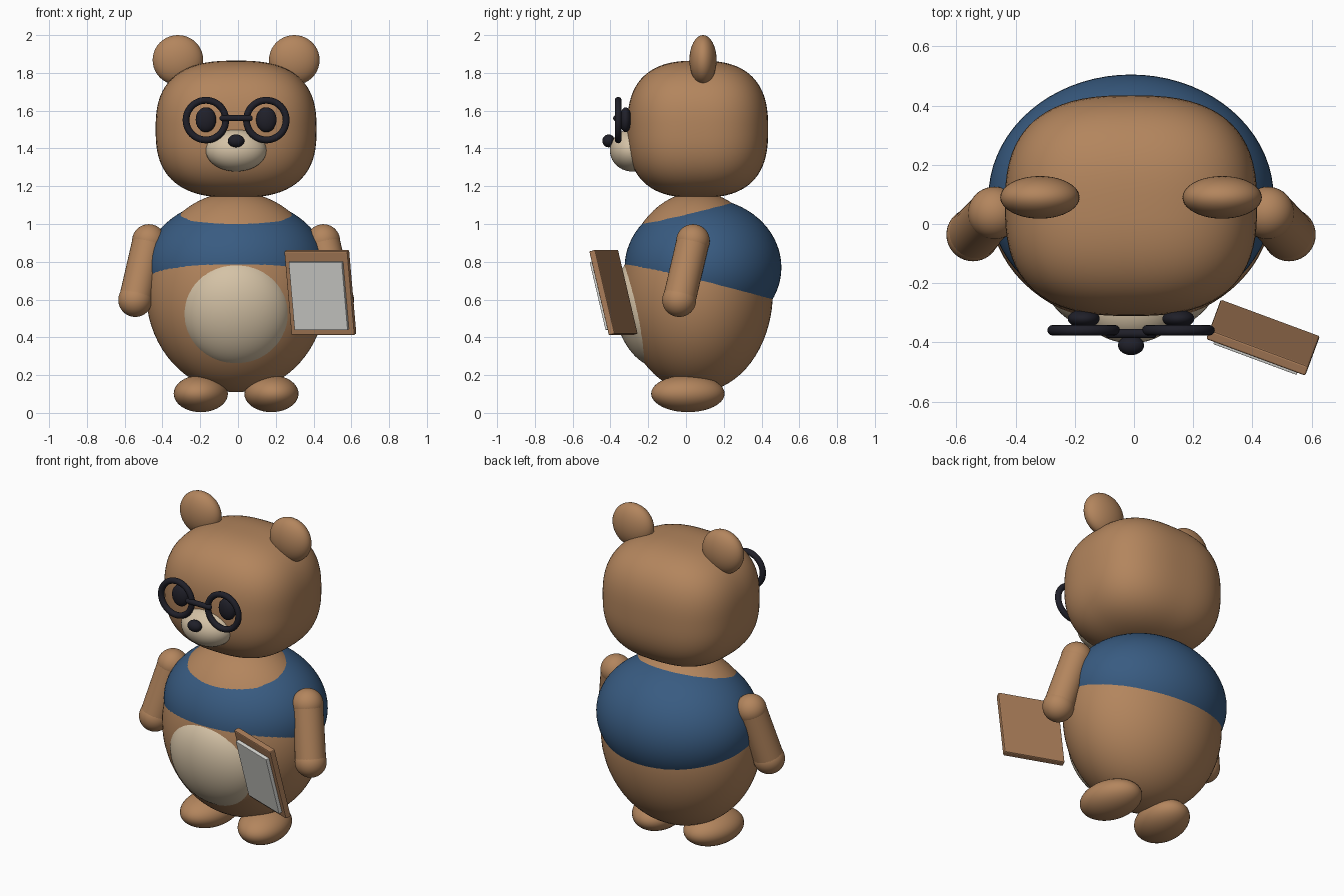
import bpy
import bmesh
from math import radians
from mathutils import Matrix, Vector

cube = bpy.data.objects.get("Cube")
if cube:
    bpy.data.objects.remove(cube, do_unlink=True)

MID = -0.01  # the figure's mirror plane


def material(name, rgb):
    m = bpy.data.materials.new(name)
    m.use_nodes = True
    m.diffuse_color = (*rgb, 1)
    bsdf = next(n for n in m.node_tree.nodes if n.type == 'BSDF_PRINCIPLED')
    bsdf.inputs["Base Color"].default_value = (*rgb, 1)
    bsdf.inputs["Roughness"].default_value = 0.8
    return m


FUR = material("brown fur", (0.45, 0.235, 0.11))
CREAM = material("cream fur", (0.66, 0.54, 0.38))
BLUE = material("blue cloth", (0.04, 0.105, 0.22))
DARK = material("near black", (0.014, 0.014, 0.022))
WOOD = material("wood", (0.40, 0.205, 0.10))
PALE = material("pale grey panel", (0.68, 0.68, 0.65))


def finish(name, bm, mat, loc, rot=(0, 0, 0), smooth=True):
    mesh = bpy.data.meshes.new(name)
    bm.to_mesh(mesh)
    bm.free()
    mesh.materials.append(mat)
    ob = bpy.data.objects.new(name, mesh)
    bpy.context.collection.objects.link(ob)
    ob.location = loc
    ob.rotation_euler = [radians(a) for a in rot]
    for p in mesh.polygons:
        p.use_smooth = smooth
    return ob


def ball(name, loc, radii, mat, rot=(0, 0, 0), segs=40):
    bm = bmesh.new()
    bmesh.ops.create_uvsphere(bm, u_segments=segs, v_segments=segs // 2, radius=1)
    bmesh.ops.scale(bm, vec=radii, verts=bm.verts)
    return finish(name, bm, mat, loc, rot)


def rod(name, a, b, radius, mat):
    a, b = Vector(a), Vector(b)
    bm = bmesh.new()
    bmesh.ops.create_cone(bm, segments=32, radius1=radius, radius2=radius,
                          depth=(b - a).length, cap_ends=False)
    turn = (b - a).to_track_quat('Z', 'Y').to_matrix()
    bmesh.ops.rotate(bm, matrix=turn, verts=bm.verts)
    return finish(name, bm, mat, (a + b) / 2)


def box(name, size, mat, matrix, bevel):
    bm = bmesh.new()
    bmesh.ops.create_cube(bm, size=1)
    bmesh.ops.scale(bm, vec=size, verts=bm.verts)
    bmesh.ops.bevel(bm, geom=bm.edges[:], offset=bevel, segments=2,
                    profile=0.5, affect='EDGES')
    ob = finish(name, bm, mat, (0, 0, 0), smooth=False)
    ob.matrix_world = matrix
    return ob


def rounded_block(name, loc, radii, power, mat):
    # gridded cube pushed out onto a superellipsoid
    bm = bmesh.new()
    bmesh.ops.create_cube(bm, size=2)
    bmesh.ops.subdivide_edges(bm, edges=bm.edges[:], cuts=19, use_grid_fill=True)
    for v in bm.verts:
        v.co /= sum(abs(c) ** power for c in v.co) ** (1 / power)
    bmesh.ops.scale(bm, vec=radii, verts=bm.verts)
    return finish(name, bm, mat, loc)


# Torso, shirt and belly: overlapping ellipsoids
ball("body", (MID, 0.06, 0.64), (0.477, 0.40, 0.53), FUR, segs=72)
ball("shirt", (MID, 0.09, 0.77), (0.482, 0.415, 0.367), BLUE, segs=72)
ball("belly", (MID, -0.19, 0.535), (0.293, 0.185, 0.297), CREAM, (13, 0, 0), 64)

# Head and muzzle
rounded_block("head", (MID, 0.062, 1.502), (0.426, 0.373, 0.363), 2.65, FUR)
ball("muzzle", (MID, -0.285, 1.39), (0.161, 0.118, 0.112), CREAM)
ball("nose", (MID, -0.41, 1.44), (0.044, 0.033, 0.034), DARK)

# Paired parts
for side, s in (("left", 1), ("right", -1)):
    def at(x, y, z):
        return (MID + s * x, y, z)

    ball(side + "_ear", at(0.308, 0.09, 1.868), (0.134, 0.072, 0.132), FUR)
    ball(side + "_eye", at(0.16, -0.32, 1.552), (0.054, 0.031, 0.066), DARK)
    ball(side + "_foot", at(0.187, 0.01, 0.102), (0.142, 0.196, 0.098), FUR,
         (0, 0, s * 10))

    # Arm: straight sleeve between a shoulder ball and a hand ball
    shoulder, hand = at(0.462, 0.037, 0.91), at(0.534, -0.036, 0.598)
    ball(side + "_shoulder", shoulder, (0.089,) * 3, FUR)
    ball(side + "_hand", hand, (0.09,) * 3, FUR)
    rod(side + "_arm", shoulder, hand, 0.087, FUR)

    # Spectacle rim: a ring of small circles swept around the eye
    bm = bmesh.new()
    bmesh.ops.create_circle(bm, segments=12, radius=0.018)
    bmesh.ops.rotate(bm, matrix=Matrix.Rotation(radians(90), 3, 'X'), verts=bm.verts)
    bmesh.ops.translate(bm, vec=(0.105, 0, 0), verts=bm.verts)
    bmesh.ops.spin(bm, geom=bm.verts[:] + bm.edges[:], cent=(0, 0, 0),
                   axis=(0, 0, 1), angle=radians(360), steps=48, use_merge=True)
    bmesh.ops.remove_doubles(bm, verts=bm.verts, dist=1e-4)
    bmesh.ops.recalc_face_normals(bm, faces=bm.faces)
    finish(side + "_rim", bm, DARK, at(0.16, -0.359, 1.55), (90, 0, 0))

# Spectacle bridge
ends = [(MID + s * 0.072, -0.37, 1.56) for s in (-1, 1)]
rod("bridge", *ends, 0.016, DARK)
for side, end in zip(("right", "left"), ends):
    ball(side + "_bridge_end", end, (0.016,) * 3, DARK, segs=16)

# Framed board, leaning forward and turned outward
pose = (Matrix.Translation((0.436, -0.384, 0.637))
        @ Matrix.Rotation(radians(-20.3), 4, 'Z')
        @ Matrix.Rotation(radians(14), 4, 'X'))
box("board", (0.357, 0.035, 0.458), WOOD, pose, 0.006)
box("board_panel", (0.30, 0.024, 0.37), PALE,
    pose @ Matrix.Translation((0, -0.026, -0.01)), 0.002)
